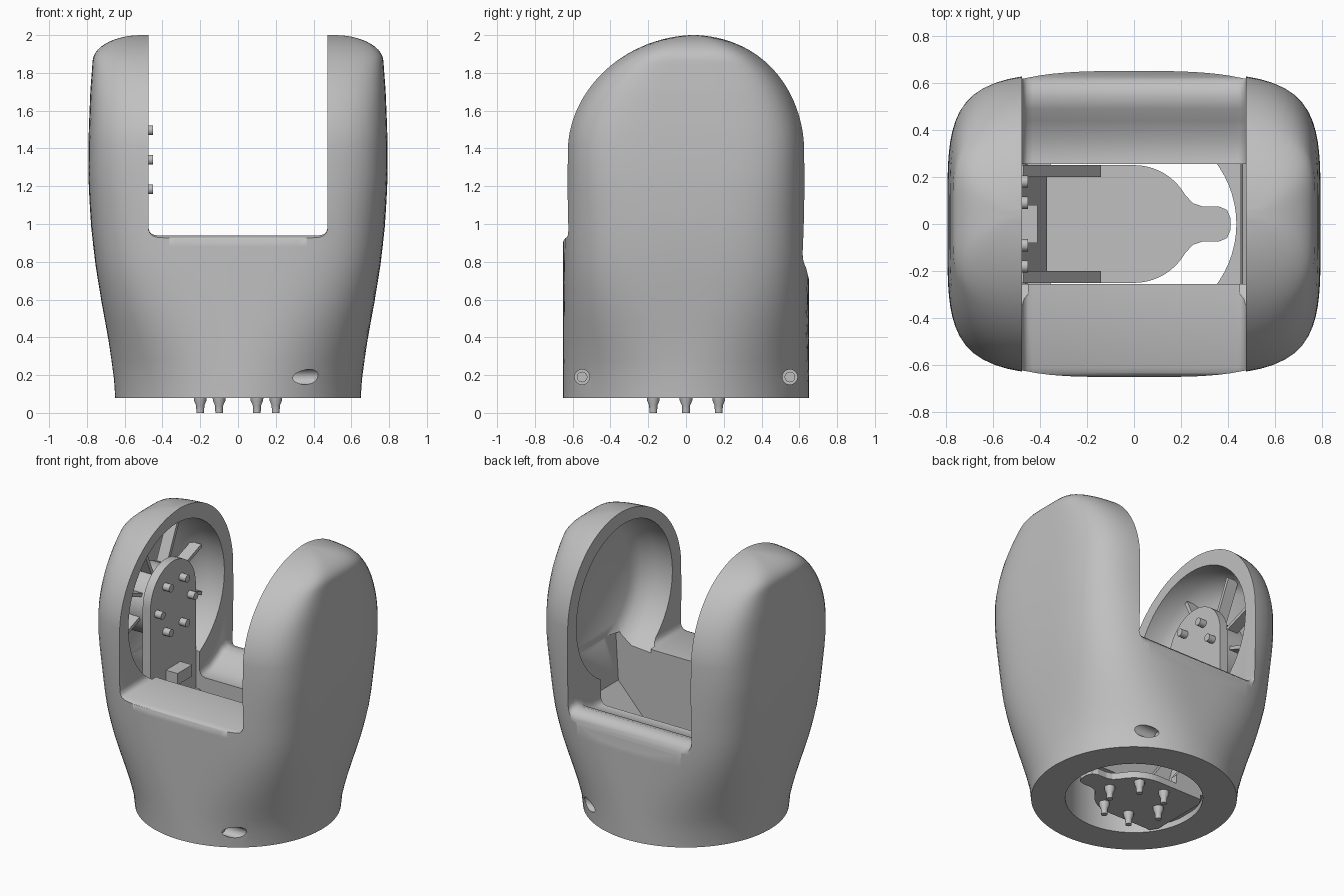
import bpy, bmesh, math
from math import sin, cos, pi, sqrt
from mathutils import Matrix

old = bpy.data.objects.get("Cube")
if old:
    bpy.data.objects.remove(old, do_unlink=True)

grey = bpy.data.materials.new("light_grey")
grey.use_nodes = True
grey.diffuse_color = (0.53, 0.53, 0.53, 1)
grey.node_tree.nodes["Principled BSDF"].inputs["Base Color"].default_value = (0.53, 0.53, 0.53, 1)


def finish(name, bm):
    bmesh.ops.recalc_face_normals(bm, faces=bm.faces)
    mesh = bpy.data.meshes.new(name)
    bm.to_mesh(mesh)
    bm.free()
    mesh.materials.append(grey)
    ob = bpy.data.objects.new(name, mesh)
    bpy.context.collection.objects.link(ob)
    return ob


def loft(name, rings):
    """Skin a list of equal closed rings and cap both ends."""
    bm = bmesh.new()
    rows = [[bm.verts.new(p) for p in ring] for ring in rings]
    n = len(rows[0])
    for lower, upper in zip(rows, rows[1:]):
        for i in range(n):
            j = (i + 1) % n
            bm.faces.new((lower[i], lower[j], upper[j], upper[i]))
    bm.faces.new(rows[0])
    bm.faces.new(rows[-1])
    return finish(name, bm)


def prism(name, pts, axis, lo, hi):
    """Extrude a 2D outline along an axis."""
    place = {"x": lambda p, t: (t, p[0], p[1]),
             "y": lambda p, t: (p[0], t, p[1]),
             "z": lambda p, t: (p[0], p[1], t)}[axis]
    return loft(name, [[place(p, t) for p in pts] for t in (lo, hi)])


def rod(name, axis, centre, stations, seg=20):
    """Round turned part along an axis; stations are (position, radius)."""
    def ring(t, r):
        pts = []
        for i in range(seg):
            a = 2 * pi * i / seg
            u, v = centre[0] + r * cos(a), centre[1] + r * sin(a)
            pts.append((t, u, v) if axis == "x" else (u, v, t))
        return pts
    return loft(name, [ring(t, r) for t, r in stations])


def box(name, x0, x1, y0, y1, z0, z1):
    return prism(name, [(x0, y0), (x1, y0), (x1, y1), (x0, y1)], "z", z0, z1)


def smooth(ob, angle=35):
    bpy.ops.object.select_all(action="DESELECT")
    ob.select_set(True)
    bpy.context.view_layer.objects.active = ob
    bpy.ops.object.shade_smooth_by_angle(angle=math.radians(angle))


def cut(ob, cutter):
    mod = ob.modifiers.new("cut", "BOOLEAN")
    mod.operation = "DIFFERENCE"
    mod.solver = "EXACT"
    mod.object = cutter
    bpy.context.view_layer.objects.active = ob
    bpy.ops.object.modifier_apply(modifier=mod.name)
    bpy.data.objects.remove(cutter, do_unlink=True)


def ease(z, lo, hi):
    k = min(1, max(0, (z - lo) / (hi - lo)))
    return k * k * (3 - 2 * k)


# Outer shell: round foot blending into a boxy, domed body
WIDTH = [(0.08, 0.65), (0.2, 0.658), (0.4, 0.688), (0.6, 0.725), (0.8, 0.757),
         (1.0, 0.779), (1.25, 0.793), (1.5, 0.79), (1.7, 0.782), (1.86, 0.77)]


def half_width(z):
    for (z0, w0), (z1, w1) in zip(WIDTH, WIDTH[1:]):
        if z <= z1:
            return w0 + (w1 - w0) * (z - z0) / (z1 - z0)
    return 0.51 + 0.26 * sqrt(max(0, 1 - ((z - 1.86) / 0.14) ** 2))


def shell_ring(z):
    a = half_width(z)
    t = max(0, (z - 1.38) / 0.62)
    b = max(0.03, (0.65 - 0.01 * ease(z, 0.95, 1.4)) * sqrt(max(0, 1 - t * t)))
    n = 2 + 1.8 * ease(z, 0.08, 0.95) + 0.8 * ease(z, 0.9, 1.4)
    ring = []
    for i in range(112):
        c, s = cos(2 * pi * i / 112), sin(2 * pi * i / 112)
        r = (abs(c) ** n + abs(s) ** n) ** (-1 / n)
        ring.append((a * c * r, b * s * r + 0.04 * t * t, z))
    return ring


heights = [0.08 + 0.1 * i for i in range(13)] + [1.38 + 0.62 * sin(pi * i / 56) for i in range(1, 29)]
shell = loft("shell", [shell_ring(z) for z in heights])

# Gap between the arms, with a dished back saddle and filleted corners
saddle = [(-1, 0.9), (-0.655, 0.9), (-0.64, 0.925), (-0.61, 0.94), (-0.25, 0.94), (0.26, 0.745),
          (0.36, 0.76), (0.44, 0.8), (0.49, 0.835), (0.54, 0.85), (0.59, 0.84), (0.615, 0.815),
          (0.635, 0.77), (0.655, 0.69), (1, 0.69), (1, 2.3), (-1, 2.3)]
lifts = [(0.475, 0.04), (0.467, 0.018), (0.453, 0.005), (0.43, 0)]
stations = [(-x, d) for x, d in lifts] + [(x, d) for x, d in reversed(lifts)]
cut(shell, loft("gap", [[(x, y, z + d) for y, z in saddle] for x, d in stations]))

# Round hollow in the inside of each arm
for side in (-1, 1):
    profile = [(0.45, 0.53), (0.6, 0.52), (0.68, 0.47), (0.72, 0.41)]
    cut(shell, rod("hollow", "x", (0, 1.38), [(side * x, r) for x, r in profile], 64))

# Central well, round foot opening and the two screw holes
half = [(0.45, 0.14), (0.46, 0.4), (0.7, 0.66), (0.72, 1.0)]
well = half + [(-x, z) for x, z in reversed(half)]
cut(shell, prism("well", well, "y", -0.255, 0.255))
cut(shell, rod("foot_opening", "z", (0, 0), [(0, 0.435), (0.4, 0.435)], 64))
for y in (-0.55, 0.55):
    cut(shell, rod("screw_hole", "x", (y, 0.19), [(0.24, 0.04), (0.8, 0.04)], 24))
    smooth(rod("screw", "x", (y, 0.19), [(0.22, 0.028), (0.27, 0.028)], 16))
smooth(shell)

# Keyhole-shaped mounting plate with six flared pegs
arc = [math.radians(d) for d in range(90, 29, -6)]
edge = [(-0.37, 0.2), (-0.34, 0.25)] + [(0.25 * cos(a), 0.25 * sin(a)) for a in arc]
edge += [(0.25, 0.088), (0.29, 0.075), (0.36, 0.075), (0.395, 0.06), (0.41, 0.025)]
prism("mounting_plate", edge + [(x, -y) for x, y in reversed(edge)], "z", 0.085, 0.13)
for i in range(6):
    a = pi * i / 3
    flare = [(0, 0.02), (0.04, 0.022), (0.065, 0.033), (0.09, 0.035)]
    smooth(rod("peg", "z", (0.2 * cos(a), 0.2 * sin(a)), flare, 12))

# Upright bracket with gussets
top = [(0.25 * cos(pi * i / 20), 1.39 + 0.25 * sin(pi * i / 20)) for i in range(21)]
smooth(prism("upright", top + [(-0.25, 0.5), (0.25, 0.5)], "x", -0.56, -0.5))
prism("upright_foot", [(-0.43, 0.12), (-0.37, 0.12), (-0.37, 0.16), (-0.5, 0.62), (-0.55, 0.62)],
      "y", -0.25, 0.25)
for y in (-0.25, 0.2):
    prism("gusset", [(-0.14, 0.12), (-0.14, 0.19), (-0.47, 0.66), (-0.52, 0.66), (-0.42, 0.12)],
          "y", y, y + 0.05)

# Gearbox, its bolts and the cable connector
smooth(rod("gearbox", "x", (0, 1.34), [(-0.73, 0.23), (-0.55, 0.23)], 40))
for i in range(6):
    a = pi * i / 3
    spot = (0.18 * cos(a), 1.34 + 0.18 * sin(a))
    smooth(rod("bolt", "x", spot, [(-0.52, 0.026), (-0.45, 0.026)], 16))
box("connector", -0.52, -0.41, -0.08, 0.08, 0.83, 0.91)

# Radial ribs around the gearbox
for deg in (-20, 20, 65, 115, 160, 200):
    rib = box("rib", -0.68, -0.6, 0.2, 0.485, -0.012, 0.012)
    rib.data.transform(Matrix.Translation((0, 0, 1.38)) @ Matrix.Rotation(math.radians(deg), 4, "X"))
